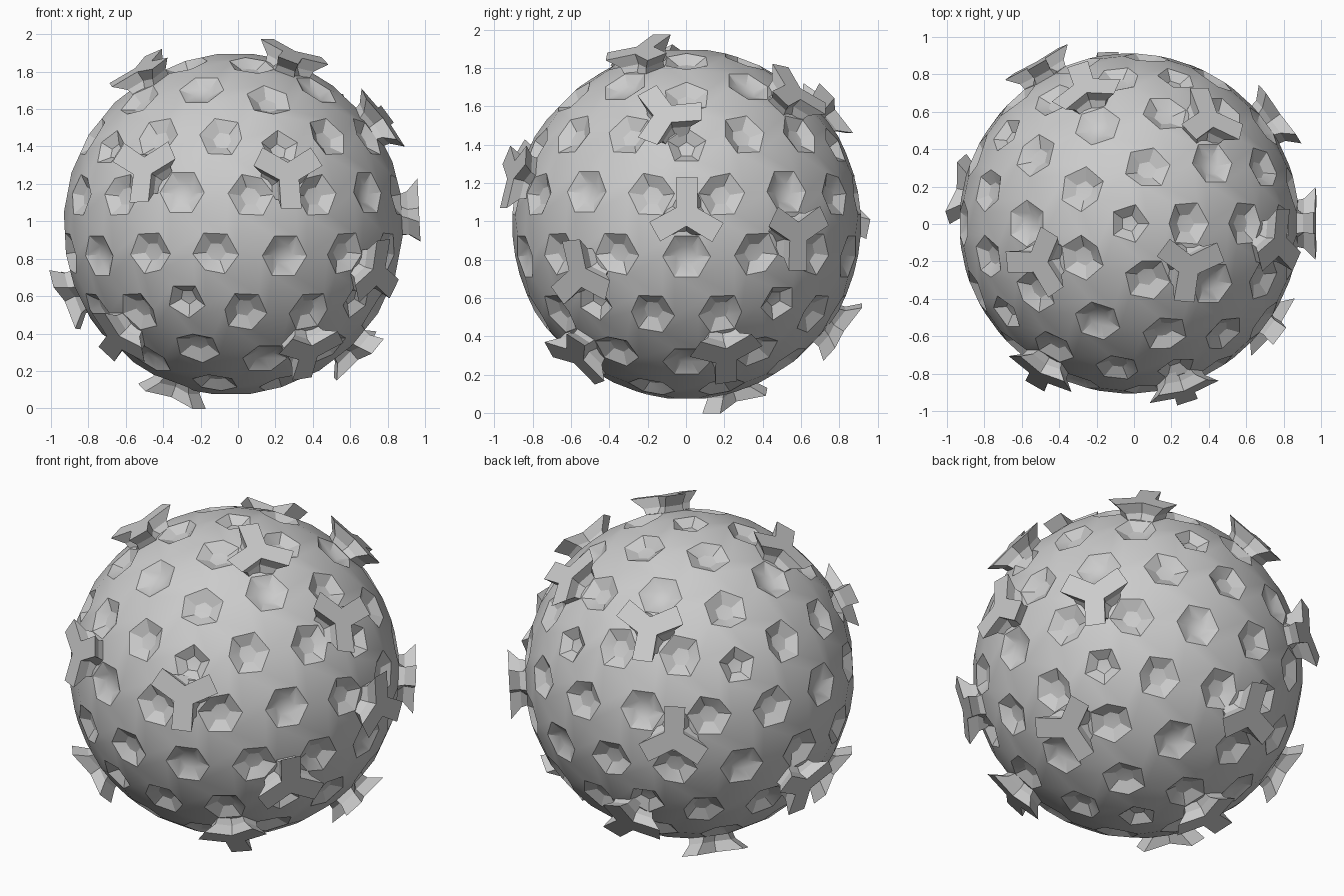
import bpy, bmesh, math
from mathutils import Vector

if "Cube" in bpy.data.objects:
    bpy.data.objects.remove(bpy.data.objects["Cube"])

CENTRE = Vector((-0.025, 0.003, 0.985))
R = 0.928          # lattice radius
FREQ = 3           # geodesic frequency
T = 1 / 3          # dimple corner position along each lattice edge


def finish(bm, name):
    me = bpy.data.meshes.new(name)
    bm.to_mesh(me)
    bm.free()
    ob = bpy.data.objects.new(name, me)
    ob.location = CENTRE
    bpy.context.collection.objects.link(ob)
    return ob


def geodesic_triangles():
    """Split every icosahedron face into FREQ*FREQ triangles on the sphere."""
    ico = bmesh.new()
    bmesh.ops.create_icosphere(ico, subdivisions=1, radius=1)
    tris = []
    for f in ico.faces:
        a, b, c = [v.co.copy() for v in f.verts]
        if (b - a).cross(c - a).dot(a) < 0:
            b, c = c, b

        def p(i, j):
            return (a + (b - a) * i / FREQ + (c - a) * j / FREQ).normalized() * R
        for i in range(FREQ):
            for j in range(FREQ - i):
                tris.append((p(i, j), p(i + 1, j), p(i, j + 1)))
                if i + j < FREQ - 1:
                    tris.append((p(i + 1, j), p(i + 1, j + 1), p(i, j + 1)))
    ico.free()
    return tris


tris = geodesic_triangles()

# Ball with a sunken dimple at every lattice point
bm = bmesh.new()


def face(*pts):
    bm.faces.new([bm.verts.new(q) for q in pts])


FLOOR = 0.868
for tri in tris:
    land = []
    for k in range(3):
        v, b, c = tri[k], tri[(k + 1) % 3], tri[(k + 2) % 3]
        p, q = v.lerp(b, T), v.lerp(c, T)
        pi = v.lerp(b, T * 0.45).normalized() * FLOOR
        qi = v.lerp(c, T * 0.45).normalized() * FLOOR
        face(pi, p, q, qi)
        face(v.normalized() * (FLOOR - 0.005), pi, qi)
        land += [q, p]
    face(*land)
bmesh.ops.remove_doubles(bm, verts=bm.verts, dist=0.0005)
bmesh.ops.recalc_face_normals(bm, faces=bm.faces)
ball = finish(bm, "dimpled_ball")
bpy.context.view_layer.objects.active = ball
ball.select_set(True)
bpy.ops.object.shade_smooth_by_angle(angle=math.radians(26))

# Approximate directions of the three-armed spikes, snapped to lattice triangles
SPIKES = [
    (-.46, -.80, .30), (.28, -.88, .29), (.97, 0, .04), (.73, -.08, .63),
    (.78, .58, 0), (.76, -.55, -.23), (.70, .20, -.64), (-.23, .74, .59),
    (.46, .55, .65), (.33, -.17, .89), (-.48, -.20, .82), (.40, -.63, -.61),
    (-.58, -.45, -.63), (-.87, .18, -.39), (-.29, .24, -.89),
    (-.53, .81, .07), (-.08, .74, -.63),
]
# Ring profile: height, arm length, half arm width, inner corner radius
RINGS = [(0.885, 0.108, 0.058, 0.10), (0.935, 0.125, 0.05, 0.056),
         (0.995, 0.19, 0.058, 0.064)]

bm = bmesh.new()
for d in SPIKES:
    d = Vector(d).normalized()
    a, b, c = max(tris, key=lambda t: (t[0] + t[1] + t[2]).normalized().dot(d))
    mid = (a + b + c) / 3
    n = (b - a).cross(c - a).normalized()
    u = ((a + b) / 2 - mid)
    u = (u - n * u.dot(n)).normalized()
    w = n.cross(u)
    axis = mid.normalized()
    loops = []
    for h, length, half, inner in RINGS:
        ring = []
        for k in range(3):
            t = k * 2 * math.pi / 3
            r = u * math.cos(t) + w * math.sin(t)
            s = n.cross(r)
            e = t + math.pi / 3
            for off in (r * length - s * half, r * length + s * half,
                        (u * math.cos(e) + w * math.sin(e)) * inner):
                ring.append(bm.verts.new(axis * h + off))
        loops.append(ring)
    for lo, hi in zip(loops, loops[1:]):
        for i in range(9):
            j = (i + 1) % 9
            bm.faces.new((lo[i], lo[j], hi[j], hi[i]))
    bm.faces.new(loops[-1])
    bm.faces.new(loops[0][::-1])
finish(bm, "three_armed_spikes")
